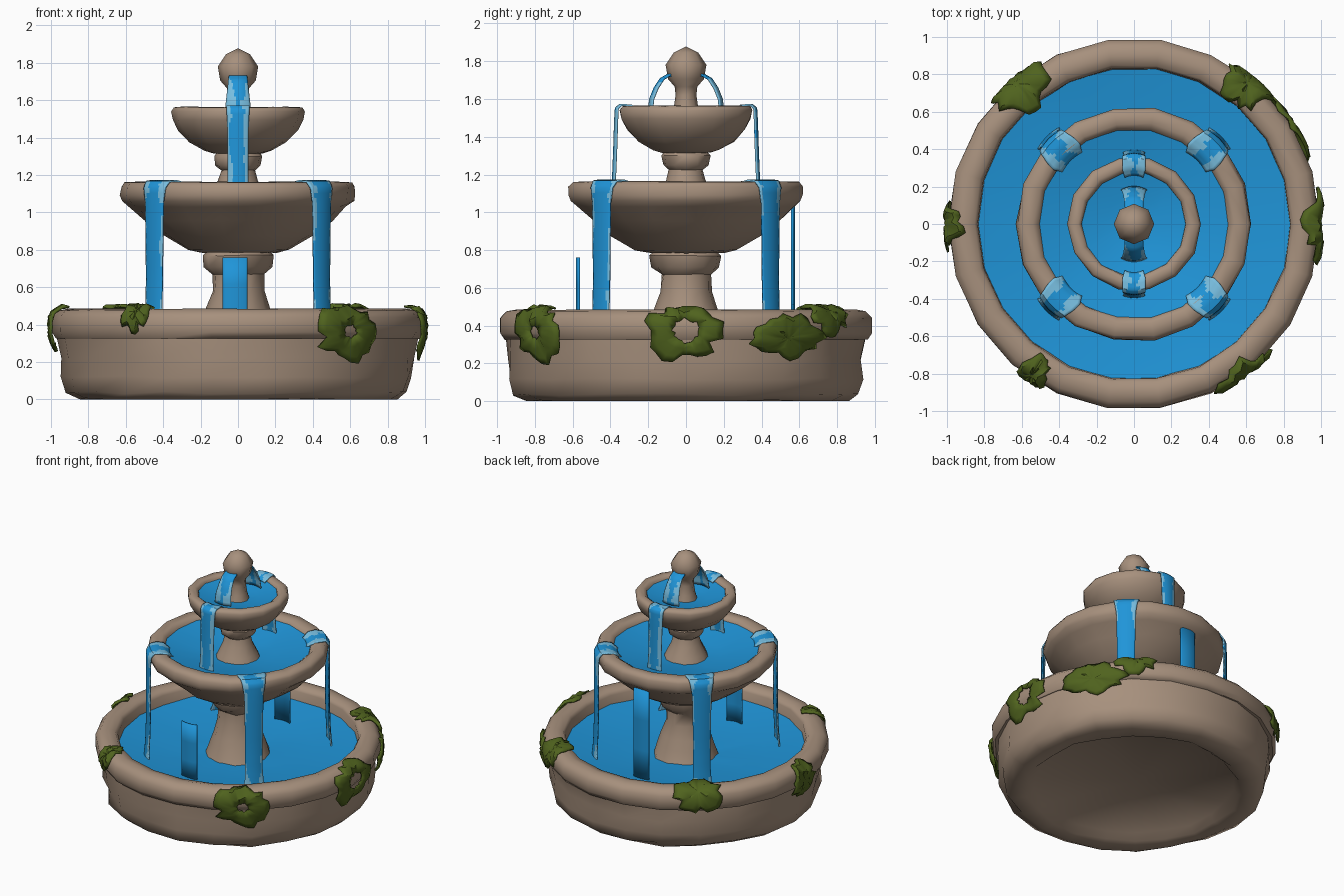
import bpy, bmesh, math, random
from math import sin, cos, pi, radians

if "Cube" in bpy.data.objects:
    bpy.data.objects.remove(bpy.data.objects["Cube"])

random.seed(4)


def material(name, col):
    m = bpy.data.materials.new(name)
    m.diffuse_color = (*col, 1)
    m.use_nodes = True
    m.node_tree.nodes["Principled BSDF"].inputs["Base Color"].default_value = m.diffuse_color
    return m


STONE = material("stone", (0.385, 0.28, 0.205))
WATER = material("water", (0.014, 0.30, 0.69))
FOAM = material("foam", (0.19, 0.52, 0.75))
MOSS = material("moss", (0.08, 0.125, 0.013))


def finish(name, bm, mats, angle=45):
    bmesh.ops.recalc_face_normals(bm, faces=bm.faces)
    me = bpy.data.meshes.new(name)
    bm.to_mesh(me)
    bm.free()
    for m in mats:
        me.materials.append(m)
    me.shade_smooth()
    me.set_sharp_from_angle(angle=radians(angle))
    ob = bpy.data.objects.new(name, me)
    bpy.context.collection.objects.link(ob)
    return ob


def lathe(name, prof, n, mat, rough=0.0, turn=0.0, angle=45):
    """Turned part; rough makes the carved stone slightly uneven."""
    bm = bmesh.new()
    rows = []
    for r, z in prof:
        if r == 0:
            rows.append([bm.verts.new((0, 0, z))] * n)
            continue
        row = []
        for i in range(n):
            a = turn + 2 * pi * i / n
            q = r + random.uniform(-rough, rough)
            row.append(bm.verts.new((q * cos(a), q * sin(a), z + random.uniform(-rough, rough) * 0.4)))
        rows.append(row)
    for lo, hi in zip(rows, rows[1:]):
        for i in range(n):
            j = (i + 1) % n
            bm.faces.new(list(dict.fromkeys((lo[i], lo[j], hi[j], hi[i]))))
    for v in bm.verts:
        v.co.z = max(v.co.z, 0)
    return finish(name, bm, [mat], angle)


def sheet(name, path, deg, shift=0.0, bulge=0.012):
    """Falling water. Path holds (radius, height, half width, foam edge): foam covers
    the sheet outside that fraction of its width, with a ragged border."""
    a = radians(deg)
    cols = [-1 + 2 * i / 12 for i in range(13)]
    fine = []
    for p, q in zip(path, path[1:]):
        fine += [[u + (v - u) * t for u, v in zip(p, q)] for t in (0, 1 / 3, 2 / 3)]
    fine.append(path[-1])
    bm = bmesh.new()
    rows = []
    for r, z, w, _ in fine:
        row = []
        for c in cols:
            q, t = r + bulge * (1 - c * c), c * w + shift
            row.append(bm.verts.new((q * cos(a) - t * sin(a), q * sin(a) + t * cos(a), z)))
        rows.append(row)
    left = right = 0
    for k, (lo, hi) in enumerate(zip(rows, rows[1:])):
        left = 0.5 * left + random.uniform(-0.2, 0.2)
        right = 0.5 * right + random.uniform(-0.2, 0.2)
        for i in range(12):
            f = bm.faces.new((lo[i], lo[i + 1], hi[i + 1], hi[i]))
            c = (cols[i] + cols[i + 1]) / 2
            f.material_index = int(abs(c) > fine[k][3] + (left if c < 0 else right))
    ob = finish(name, bm, [WATER, FOAM])
    s = ob.modifiers.new("thickness", "SOLIDIFY")
    s.thickness = 0.01
    s.offset = 0
    return ob


# Stone basin, bowls and columns
lathe("basin", [(0, .05), (.69, .05), (.74, 0), (.86, 0), (.91, .035), (.935, .12), (.945, .22),
                (.955, .335)], 22, STONE, 0.018, angle=60)
lathe("basin_rim", [(.94, .328), (.97, .325), (.992, .36), (.992, .44), (.962, .475), (.905, .485),
                    (.855, .475), (.838, .45), (.83, .30)], 22, STONE, 0.004, angle=60)
lathe("lower_column", [(.25, .27), (.225, .33), (.195, .41), (.17, .48), (.14, .58), (.135, .67),
                       (.18, .71), (.19, .77), (.17, .79), (.17, .84)], 12, STONE, 0.007)
lathe("middle_bowl", [(0, .80), (.20, .785), (.27, .80), (.40, .875), (.50, .955), (.58, 1.03),
                      (.618, 1.06), (.628, 1.09), (.628, 1.135), (.61, 1.16), (.54, 1.163),
                      (.51, 1.14), (.49, 1.05)], 18, STONE, 0.006, angle=60)
lathe("upper_column", [(.17, 1.03), (.14, 1.10), (.105, 1.17), (.09, 1.225), (.12, 1.25),
                       (.13, 1.30), (.115, 1.32), (.115, 1.36)], 12, STONE, 0.004)
lathe("upper_bowl", [(0, 1.33), (.13, 1.315), (.18, 1.33), (.26, 1.375), (.32, 1.44), (.35, 1.495),
                     (.357, 1.54), (.345, 1.562), (.30, 1.565), (.28, 1.55), (.265, 1.47)],
      14, STONE, 0.004, angle=60)
lathe("finial", [(.085, 1.48), (.065, 1.55), (.055, 1.62), (.06, 1.665), (.095, 1.705), (.108, 1.78),
                 (.065, 1.845), (0, 1.877)], 8, STONE, angle=60)

# Water surfaces
lathe("basin_water", [(0, .32), (.25, .325), (.55, .34), (.845, .385)], 22, WATER, 0.012)
lathe("middle_water", [(0, 1.05), (.25, 1.075), (.515, 1.135)], 18, WATER, 0.008)
lathe("upper_water", [(0, 1.50), (.15, 1.51), (.28, 1.54)], 14, WATER, 0.004)

# Water falling from the middle bowl on the diagonals
for d in (45, 135, 225, 315):
    sheet("middle_fall", [(.47, 1.125, .075, .6), (.51, 1.157, .10, .3), (.56, 1.168, .098, .45),
                          (.605, 1.164, .088, .55), (.628, 1.13, .08, .6), (.63, 1.05, .067, .8),
                          (.63, .85, .063, .98), (.63, .64, .06, .98), (.635, .48, .06, .85),
                          (.64, .40, .065, .5), (.645, .34, .085, .3)], d)

# Water falling from the upper bowl, and arcs springing from the finial
for d in (-90, 90):
    sheet("upper_fall", [(.25, 1.54, .05, .5), (.29, 1.566, .062, .3), (.34, 1.568, .062, .45),
                         (.36, 1.55, .06, .6), (.364, 1.48, .056, .65), (.368, 1.35, .054, .75),
                         (.373, 1.22, .053, .7), (.378, 1.14, .055, .5), (.38, 1.08, .06, .3)], d)
    sheet("finial_spout", [(.05, 1.70, .042, 1.3), (.08, 1.728, .048, 1.2), (.118, 1.705, .05, .8),
                           (.15, 1.655, .055, .4), (.172, 1.60, .062, .3), (.18, 1.53, .068, .4)],
          d, bulge=0.018)

# Freestanding water sheets in the basin
sheet("front_sheet", [(.565, .33, .065, 2), (.565, .76, .065, 2)], -90, shift=-0.015)
sheet("back_sheet", [(.56, .33, .065, 2), (.56, 1.03, .065, 2)], 90, shift=0.015)

# Moss clumps draped over the basin rim
DRAPE = [(.80, .475), (.86, .488), (.95, .486), (.99, .45), (.996, .40), (.992, .33), (.968, .28), (.955, .15)]


def drape(s):
    """Point and outward direction on the rim section after walking a distance s."""
    for (r0, z0), (r1, z1) in zip(DRAPE, DRAPE[1:]):
        d = math.hypot(r1 - r0, z1 - z0)
        if s <= d or (r1, z1) == DRAPE[-1]:
            f = s / d
            return r0 + (r1 - r0) * f, z0 + (z1 - z0) * f, (z0 - z1) / d, (r1 - r0) / d
        s -= d


def moss(deg, s_mid, half_u, half_s, hole):
    bm = bmesh.new()
    n = 26
    lobe = random.uniform(0, 6)
    spread = [1 + 0.08 * sin(5 * 2 * pi * i / n + lobe) + random.uniform(-0.22, 0.18) for i in range(n)]
    rings = []
    for scale, lift in ((hole, 0.003), (0.35 + hole * 0.65, 0.014), (0.8, 0.014), (1.0, 0.003)):
        ring = []
        for i in range(n):
            b = 2 * pi * i / n
            k = scale * (spread[i] if scale > 0.6 else random.uniform(0.8, 1.15))
            r, z, nr, nz = drape(max(0.0, s_mid + half_s * k * sin(b)))
            h = lift + random.uniform(-0.003, 0.009)
            a = radians(deg) + half_u * k * cos(b) / 0.98
            r += nr * h
            ring.append(bm.verts.new((r * cos(a), r * sin(a), z + nz * h)))
        rings.append(ring)
    for lo, hi in zip(rings, rings[1:]):
        for i in range(n):
            j = (i + 1) % n
            bm.faces.new((lo[i], lo[j], hi[j], hi[i]))
    if hole < 0.2:
        bm.faces.new(rings[0])
    ob = finish("moss", bm, [MOSS], 40)
    s = ob.modifiers.new("thickness", "SOLIDIFY")
    s.thickness = 0.01
    s.offset = 0


for clump in ((-53, .29, .18, .16, .22), (-124, .18, .08, .12, .1), (180, .27, .12, .15, .1),
              (0, .28, .19, .17, .36), (33, .32, .21, .12, .1), (51, .17, .14, .13, .1),
              (130, .18, .17, .16, .1)):
    moss(*clump)
